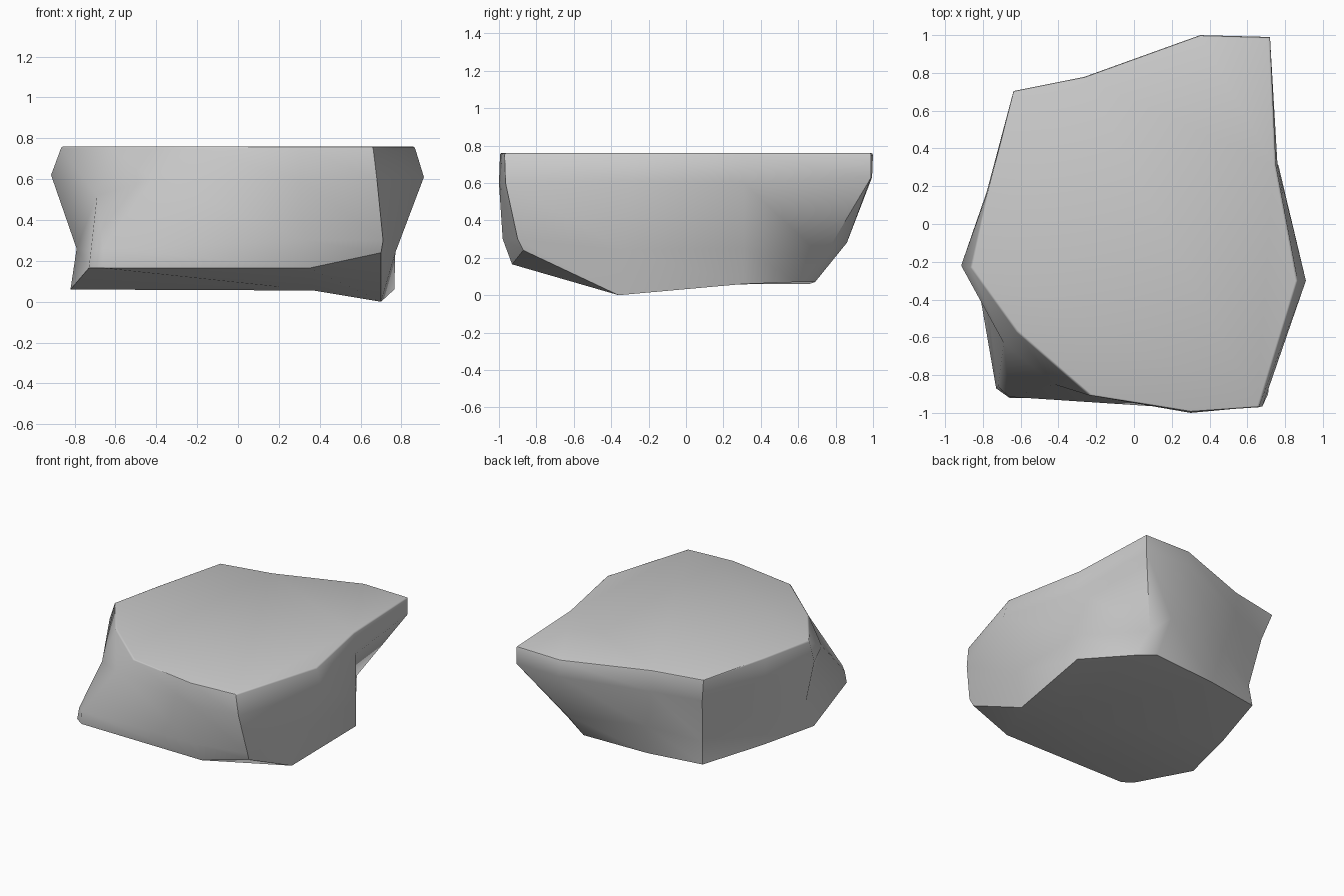
import bpy, bmesh, math

if "Cube" in bpy.data.objects:
    bpy.data.objects.remove(bpy.data.objects["Cube"])

# Contour rings of the boulder, from the back right corner round by the left
top = [(.72, .99), (.35, 1.0), (-.26, .78), (-.64, .705), (-.775, .17), (-.865, -.23),
       (-.62, -.57), (-.23, -.91), (.30, -.995), (.66, -.97), (.865, -.30), (.75, .31)]
shoulder = [(.72, .99, .63), (.36, .995, .63), (-.26, .78, .60), (-.59, .65, .57),
            (-.78, .17, .60), (-.915, -.22, .62), (-.69, -.63, .52), (-.42, -.85, .60),
            (.30, -1.0, .60), (.68, -.965, .60), (.91, -.30, .61), (.76, .31, .60)]
waist = [(.475, .735, .20), (.39, .86, .28), (-.18, .73, .30), (-.54, .575, .22),
         (-.73, .11, .26), (-.79, -.30, .26), (-.72, -.86, .25), (-.66, -.915, .26),
         (.33, -.98, .30), (.71, -.90, .30), (.77, -.33, .24), (.765, .31, .25)]
base = [(.49, .59, .07), (.37, .69, .07), (-.14, .66, .06), (-.555, .595, .06),
        (-.71, .10, .06), (-.82, -.35, .06), (-.73, -.87, .165), (-.66, -.92, .165),
        (.35, -.93, .165), (.70, -.87, .24), (.70, -.36, 0), (.765, .31, .06)]

bm = bmesh.new()
rings = [[bm.verts.new(p) for p in ring]
         for ring in ([(x, y, .76) for x, y in top], shoulder, waist, base)]
n = len(top)

# Sides, with the hollow at the front left folded inward, and the flat top
for k, (upper, lower) in enumerate(zip(rings, rings[1:])):
    for i in range(n):
        j = (i + 1) % n
        if k == 1 and i == 5:
            bm.faces.new((upper[i], upper[j], lower[i]))
            bm.faces.new((upper[j], lower[j], lower[i]))
        else:
            bm.faces.new((upper[i], upper[j], lower[j], lower[i]))
bm.faces.new(rings[0])

# Underside: flat base plus the sloping chamfer at the front
b = rings[3]
mid = bm.verts.new((.37, -.36, .055))
for ids in ((5, 6, 7, 8), (8, 9, 10), (10, 11, 0, 1, 2, 3, 4, 5)):
    bm.faces.new([b[i] for i in ids] + [mid])
bmesh.ops.recalc_face_normals(bm, faces=bm.faces)

# Softened top rim
rim = [e for e in bm.edges if all(v in rings[0] for v in e.verts)]
bmesh.ops.bevel(bm, geom=rim, offset=.01, segments=2, profile=.5, affect='EDGES')

mesh = bpy.data.meshes.new("flat_top_rock")
bm.to_mesh(mesh)
bm.free()
rock = bpy.data.objects.new("flat_top_rock", mesh)
bpy.context.collection.objects.link(rock)
bpy.context.view_layer.objects.active = rock
rock.select_set(True)
bpy.ops.object.shade_smooth_by_angle(angle=math.radians(45))
